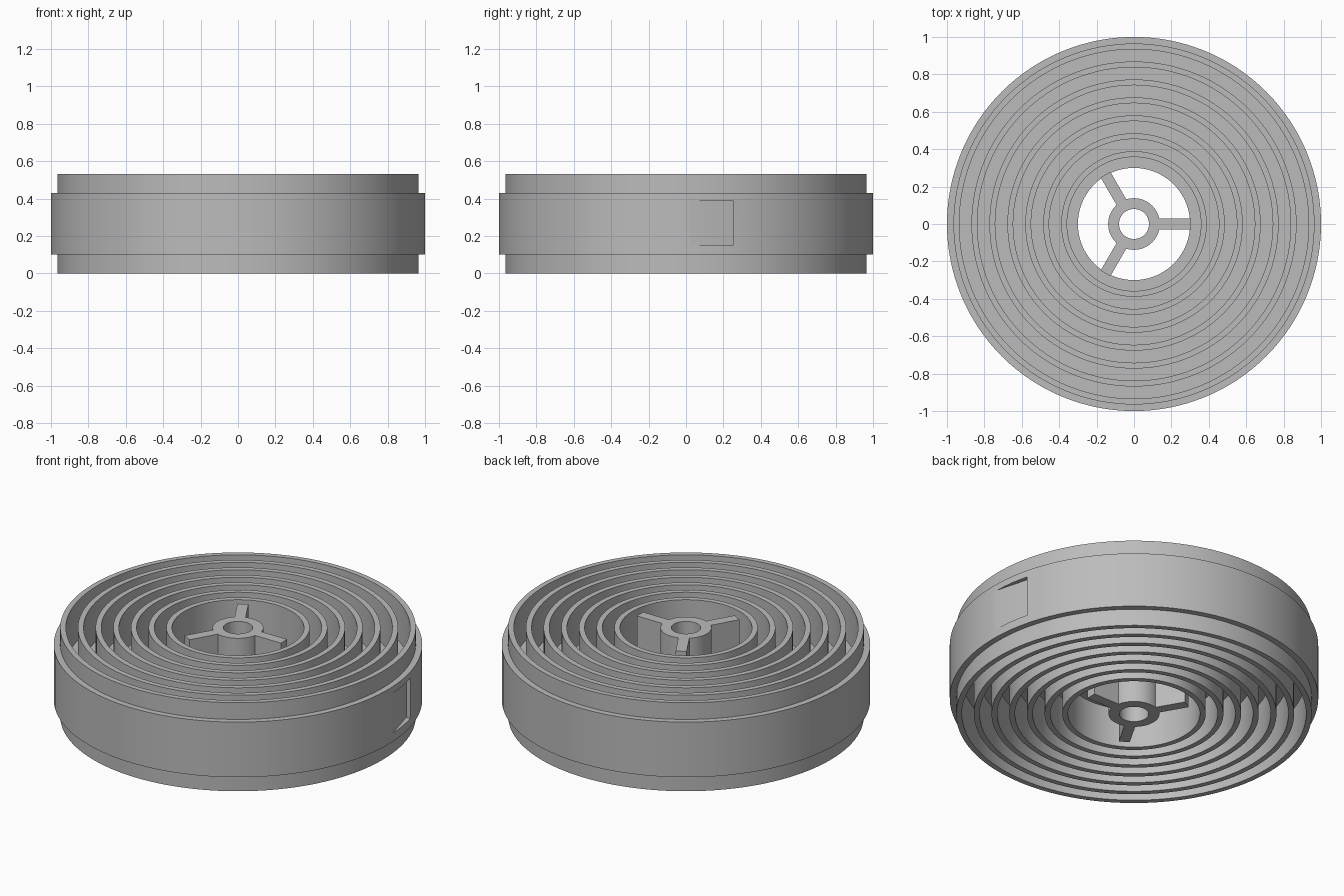
import bpy, bmesh, math

if "Cube" in bpy.data.objects:
    bpy.data.objects.remove(bpy.data.objects["Cube"], do_unlink=True)

grey = bpy.data.materials.new("plain_grey")
grey.use_nodes = True
grey.diffuse_color = (0.5, 0.5, 0.5, 1)
grey.node_tree.nodes["Principled BSDF"].inputs["Base Color"].default_value = (0.5, 0.5, 0.5, 1)

HEIGHT = 0.53
SEGMENTS = 128


def add_object(name, bm):
    bmesh.ops.recalc_face_normals(bm, faces=bm.faces)
    mesh = bpy.data.meshes.new(name)
    bm.to_mesh(mesh)
    bm.free()
    obj = bpy.data.objects.new(name, mesh)
    bpy.context.collection.objects.link(obj)
    mesh.materials.append(grey)
    return obj


def smooth(obj):
    bpy.ops.object.select_all(action="DESELECT")
    obj.select_set(True)
    bpy.context.view_layer.objects.active = obj
    bpy.ops.object.shade_smooth_by_angle(angle=math.radians(30))


def lathe(name, profile):
    """Turn a closed (radius, height) outline around the z axis."""
    bm = bmesh.new()
    rings = []
    for i in range(SEGMENTS):
        a = 2 * math.pi * i / SEGMENTS
        rings.append([bm.verts.new((r * math.cos(a), r * math.sin(a), z)) for r, z in profile])
    n = len(profile)
    for i in range(SEGMENTS):
        p, q = rings[i], rings[(i + 1) % SEGMENTS]
        for j in range(n):
            k = (j + 1) % n
            bm.faces.new((p[j], q[j], q[k], p[k]))
    return add_object(name, bm)


def prism(name, outline, z0, z1):
    """Extrude a flat (x, y) outline between two heights."""
    bm = bmesh.new()
    face = bm.faces.new([bm.verts.new((x, y, z0)) for x, y in outline])
    top = bmesh.ops.extrude_face_region(bm, geom=[face])["geom"]
    bmesh.ops.translate(bm, vec=(0, 0, z1 - z0),
                        verts=[v for v in top if isinstance(v, bmesh.types.BMVert)])
    return add_object(name, bm)


# Grooved wheel: concentric walls joined by a mid-height web, with an outer band
WALLS, PITCH, THICK = 7, 0.096, 0.031
WEB_LOW, WEB_HIGH = 0.235, 0.295
upper = [(0.30, WEB_HIGH)]
lower = [(0.30, WEB_LOW)]
for i in range(WALLS):
    r = 0.358 + i * PITCH
    last = i == WALLS - 1
    high, low = (0.43, 0.10) if last else (WEB_HIGH, WEB_LOW)
    upper += [(r, WEB_HIGH), (r, HEIGHT), (r + THICK, HEIGHT), (r + THICK, high)]
    lower += [(r, WEB_LOW), (r, 0), (r + THICK, 0), (r + THICK, low)]
upper.append((1.0, 0.43))
lower.append((1.0, 0.10))
wheel = lathe("grooved_wheel", upper + lower[::-1])

# Wedge-shaped pocket in the outer band
cutter = prism("pocket_cutter", [(1.001, 0.03), (0.94, 0.25), (1.1, 0.25), (1.1, 0.03)], 0.15, 0.39)
cutter.hide_render = True
cutter.hide_viewport = True
cut = wheel.modifiers.new("pocket", "BOOLEAN")
cut.object = cutter
cut.operation = "DIFFERENCE"
cut.solver = "EXACT"
bpy.context.view_layer.objects.active = wheel
bpy.ops.object.modifier_apply(modifier=cut.name)
bpy.data.objects.remove(cutter, do_unlink=True)
smooth(wheel)

# Hub tube
smooth(lathe("hub", [(0.08, 0), (0.138, 0), (0.138, HEIGHT), (0.08, HEIGHT)]))

# Three spokes
for i in range(3):
    spoke = prism(f"spoke_{i + 1}", [(0.13, -0.03), (0.305, -0.03), (0.305, 0.03), (0.13, 0.03)], 0, HEIGHT)
    spoke.rotation_euler.z = i * 2 * math.pi / 3
